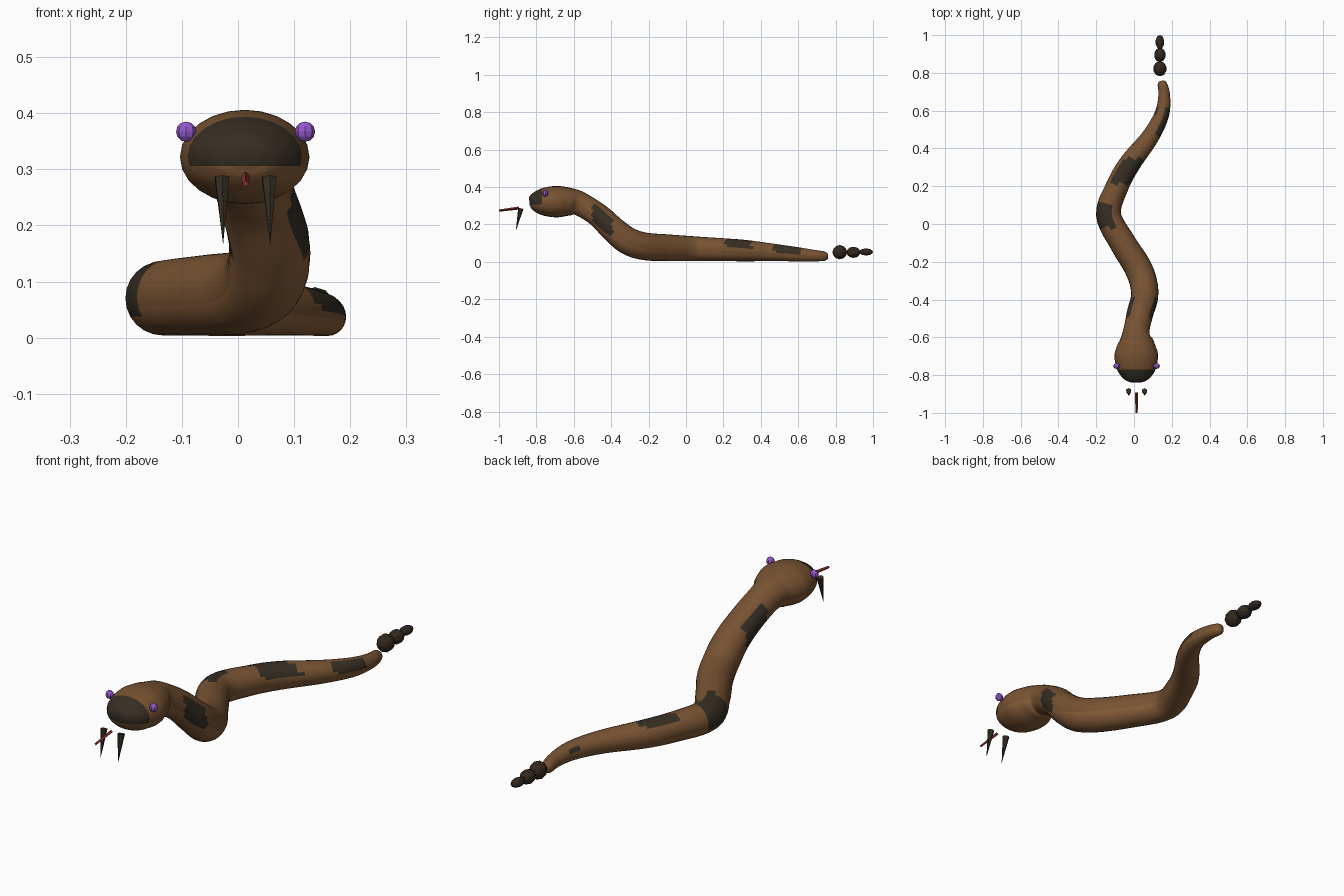
import bpy, bmesh, math
from mathutils import Vector

cube = bpy.data.objects.get("Cube")
if cube:
    bpy.data.objects.remove(cube, do_unlink=True)


def material(name, rgb):
    m = bpy.data.materials.new(name)
    m.use_nodes = True
    m.diffuse_color = (*rgb, 1)
    bsdf = next(n for n in m.node_tree.nodes if n.type == 'BSDF_PRINCIPLED')
    bsdf.inputs["Base Color"].default_value = (*rgb, 1)
    return m


brown = material("scale_brown", (0.185, 0.085, 0.032))
belly = material("belly_brown", (0.235, 0.107, 0.04))
dark = material("patch_dark", (0.036, 0.027, 0.017))
rattle_mat = material("rattle_dark", (0.032, 0.021, 0.013))
red = material("tongue_red", (0.25, 0.03, 0.025))
purple = material("eye_purple", (0.30, 0.10, 0.62))


def finish(name, bm, mats, smooth=False):
    bmesh.ops.recalc_face_normals(bm, faces=bm.faces)
    for f in bm.faces:
        f.smooth = smooth
    mesh = bpy.data.meshes.new(name)
    bm.to_mesh(mesh)
    bm.free()
    for m in mats:
        mesh.materials.append(m)
    obj = bpy.data.objects.new(name, mesh)
    bpy.context.collection.objects.link(obj)
    return obj


# Spine stations: x, y, z, half width, half height
stations = [
    (.012, -.838, .325, .03, .02),
    (.012, -.825, .325, .06, .04),
    (.012, -.79, .323, .092, .064),
    (.012, -.75, .322, .108, .077),
    (.012, -.69, .322, .115, .084),
    (.012, -.63, .322, .096, .076),
    (.012, -.57, .312, .07, .065),
    (.033, -.47, .25, .07, .064),
    (.055, -.39, .175, .072, .069),
    (.05, -.31, .112, .073, .074),
    (.015, -.22, .083, .073, .074),
    (-.06, -.1, .076, .070, .071),
    (-.135, .05, .070, .066, .066),
    (-.088, .2, .065, .060, .061),
    (-.022, .32, .060, .057, .057),
    (.085, .46, .051, .047, .047),
    (.147, .58, .042, .039, .039),
    (.160, .68, .034, .031, .031),
    (.15, .74, .030, .025, .025),
    (.147, .758, .029, .012, .013),
]

# Dark saddles: start y, end y, start angle, end angle (top is 90)
saddles = [
    (-.50, -.39, -25, 50),
    (-.50, -.39, 130, 205),
    (-.02, .11, 70, 205),
    (.21, .35, 10, 130),
    (.47, .61, 5, 80),
    (.57, .63, 140, 170),
]


def spline(a, b, c, d, t):
    return tuple(0.5 * (2 * q + (r - p) * t + (2 * p - 5 * q + 4 * r - s) * t * t
                        + (3 * q - p - 3 * r + s) * t ** 3)
                 for p, q, r, s in zip(a, b, c, d))


def body():
    sides, steps = 24, 6
    pts = []
    last = len(stations) - 1
    for i in range(last):
        quad = [stations[min(max(i + k, 0), last)] for k in (-1, 0, 1, 2)]
        pts += [spline(*quad, s / steps) for s in range(steps)]
    pts.append(stations[-1])

    bm = bmesh.new()
    rings = []
    for i, p in enumerate(pts):
        before, after = pts[max(i - 1, 0)], pts[min(i + 1, len(pts) - 1)]
        tangent = (Vector(after[:3]) - Vector(before[:3])).normalized()
        side = tangent.cross(Vector((0, 0, 1))).normalized()
        up = side.cross(tangent)
        ring = []
        for k in range(sides):
            a = math.tau * k / sides
            ring.append(bm.verts.new(Vector(p[:3]) + side * math.cos(a) * p[3]
                                     + up * math.sin(a) * p[4]))
        rings.append(ring)

    # Scales, belly and saddles are chosen by direction and length
    for r, s in zip(rings, rings[1:]):
        for k in range(sides):
            n = (k + 1) % sides
            f = bm.faces.new((r[k], r[n], s[n], s[k]))
            angle = 360 * (k + .5) / sides
            y = f.calc_center_median().y
            if math.sin(math.radians(angle)) < -.25:
                f.material_index = 1
            for y0, y1, a0, a1 in saddles:
                if y0 < y < y1 and (angle - a0) % 360 < a1 - a0:
                    f.material_index = 2
    bm.faces.new(rings[0])
    bm.faces.new(rings[-1])

    # Cut a clean edge around the dark snout
    cut_y, cut_z = -.77, .306
    for point, normal in (((0, cut_y, 0), (0, 1, 0)), ((0, 0, cut_z), (0, 0, 1))):
        faces = [f for f in bm.faces if f.calc_center_median().y < -.74]
        geom = set(faces)
        for f in faces:
            geom.update(f.edges)
            geom.update(f.verts)
        bmesh.ops.bisect_plane(bm, geom=list(geom), plane_co=point, plane_no=normal)
    for f in bm.faces:
        c = f.calc_center_median()
        if c.y < cut_y and c.z > cut_z:
            f.material_index = 2
    return finish("snake_body", bm, [brown, belly, dark], True)


def spike(name, base, tip, r1, r2, sides, mat):
    base, tip = Vector(base), Vector(tip)
    bm = bmesh.new()
    bmesh.ops.create_cone(bm, cap_ends=True, segments=sides, radius1=r1, radius2=r2,
                          depth=(tip - base).length)
    obj = finish(name, bm, [mat])
    obj.location = (base + tip) / 2
    obj.rotation_mode = 'QUATERNION'
    obj.rotation_quaternion = (tip - base).to_track_quat('Z', 'Y')


body()

# Eyes and fangs on both sides of the head
middle = .0135
for label, sign in (("left", 1), ("right", -1)):
    bm = bmesh.new()
    bmesh.ops.create_uvsphere(bm, u_segments=8, v_segments=6, radius=.018)
    eye = finish(label + "_eye", bm, [purple])
    eye.location = (middle + sign * .106, -.752, .367)
    eye.scale = (1, .85, 1)
    x = middle + sign * .042
    spike(label + "_fang", (x, -.883, .286), (x + .002, -.91, .165), .0145, 0, 6, dark)

# Tongue
spike("tongue", (middle, -.893, .288), (middle, -1, .274), .008, .006, 4, red)

# Rattle beads
for i, (y, z, size) in enumerate([(.822, .052, (.036, .04, .038)),
                                  (.895, .051, (.031, .038, .030)),
                                  (.963, .053, (.023, .038, .019))]):
    bm = bmesh.new()
    bmesh.ops.create_icosphere(bm, subdivisions=2, radius=1)
    bead = finish("rattle_bead_%d" % (i + 1), bm, [rattle_mat])
    bead.location = (.137, y, z)
    bead.scale = size
